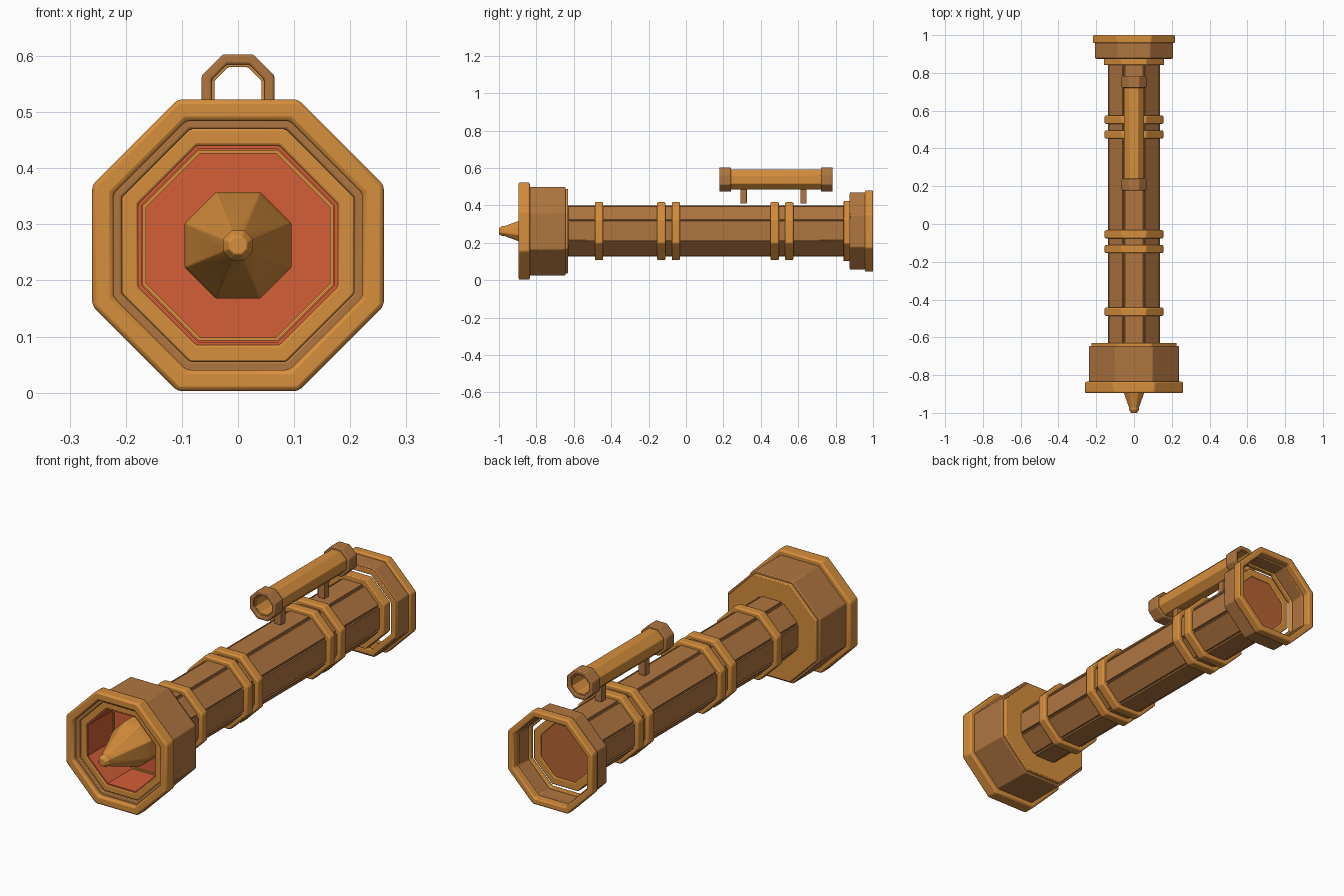
import bpy, bmesh, math
from mathutils import Matrix, Vector

if "Cube" in bpy.data.objects:
    bpy.data.objects.remove(bpy.data.objects["Cube"])

AXIS = 0.2625          # height of the barrel axis
HANDLE = 0.538         # height of the handle axis


def material(name, srgb):
    m = bpy.data.materials.new(name)
    m.diffuse_color = [((c / 255 + 0.055) / 1.055) ** 2.4 for c in srgb] + [1]
    m.use_nodes = True
    m.node_tree.nodes["Principled BSDF"].inputs["Base Color"].default_value = m.diffuse_color
    return m


ORANGE = material("light_bronze", (214, 142, 60))
BROWN = material("dark_bronze", (176, 118, 64))
RED = material("red_lining", (212, 94, 55))
RUST = material("rust_cap", (184, 100, 52))


def finish(name, bm, mat, bevel):
    bmesh.ops.recalc_face_normals(bm, faces=bm.faces)
    me = bpy.data.meshes.new(name)
    bm.to_mesh(me)
    bm.free()
    me.materials.append(mat)
    ob = bpy.data.objects.new(name, me)
    bpy.context.collection.objects.link(ob)
    if bevel:
        mod = ob.modifiers.new("soft_edges", "BEVEL")
        mod.width, mod.segments = bevel, 2
        mod.limit_method, mod.angle_limit = "ANGLE", math.radians(25)
    bpy.ops.object.select_all(action="DESELECT")
    ob.select_set(True)
    bpy.context.view_layer.objects.active = ob
    bpy.ops.object.shade_smooth_by_angle(angle=math.radians(30))
    return ob


def octagon(name, profile, mat, hollow=False, z=AXIS, bevel=0.004):
    """Eight-sided part along y; profile holds (apothem, y) points."""
    bm = bmesh.new()
    rings = []
    for r, y in profile:
        rad = r / math.cos(math.pi / 8)
        angles = [(i + 0.5) * math.pi / 4 for i in range(8)]
        rings.append([bm.verts.new((rad * math.cos(a), y, z + rad * math.sin(a))) for a in angles])
    pairs = list(zip(rings, rings[1:]))
    if hollow:
        pairs.append((rings[-1], rings[0]))
    else:
        bm.faces.new(rings[0])
        bm.faces.new(rings[-1])
    for a, b in pairs:
        for i in range(8):
            j = (i + 1) % 8
            bm.faces.new((a[i], a[j], b[j], b[i]))
    return finish(name, bm, mat, bevel)


def ring(name, outer, inner, y0, y1, mat, **kw):
    return octagon(name, [(outer, y0), (outer, y1), (inner, y1), (inner, y0)], mat, True, **kw)


def box(name, center, size, mat, turn=0, bevel=0.002):
    bm = bmesh.new()
    bmesh.ops.create_cube(bm, size=1, matrix=Matrix.Translation(center) @ Matrix.Diagonal((*size, 1)))
    bmesh.ops.rotate(bm, verts=bm.verts, cent=Vector((0, 0, AXIS)), matrix=Matrix.Rotation(turn, 3, "Y"))
    return finish(name, bm, mat, bevel)


# Barrel: core with eight raised panels, grooves left at the corners
octagon("barrel_core", [(0.129, -0.66), (0.129, 0.86)], BROWN, bevel=0)
for i in range(8):
    box("barrel_panel", (0, 0.11, AXIS + 0.1285), (0.1, 1.48, 0.017), BROWN, i * math.pi / 4)
for y in (-0.465, -0.132, -0.054, 0.474, 0.552):
    ring("barrel_band", 0.155, 0.125, y - 0.022, y + 0.022, ORANGE, bevel=0.006)

# Front bell
ring("bell_front_rim", 0.26, 0.222, -0.895, -0.835, ORANGE, bevel=0.008)
ring("bell_shell", 0.237, 0.207, -0.872, -0.645, BROWN)
ring("bell_inner_ring", 0.208, 0.178, -0.86, -0.66, ORANGE)
ring("bell_back_plate", 0.226, 0.125, -0.66, -0.63, ORANGE)
ring("bell_lining", 0.1785, 0.172, -0.855, -0.665, RED, bevel=0)
octagon("bell_floor", [(0.174, -0.672), (0.174, -0.66)], RED, bevel=0)
ring("bell_floor_trim", 0.17, 0.164, -0.68, -0.67, ORANGE, bevel=0)

# Pointed core inside the bell
octagon("spike", [(0.095, -0.67), (0.095, -0.775), (0.09, -0.795), (0.026, -0.972),
                  (0.027, -0.982), (0.016, -1.0)], ORANGE, bevel=0.002)

# Rear cup and end cap
ring("rear_collar", 0.16, 0.124, 0.842, 0.89, ORANGE)
octagon("rear_cap", [(0.126, 0.86), (0.126, 0.885)], RUST, bevel=0)
ring("rear_cup_lip", 0.2, 0.174, 0.873, 0.895, ORANGE)
ring("rear_cup", 0.206, 0.182, 0.876, 0.965, BROWN)
ring("rear_rim", 0.217, 0.188, 0.957, 1.0, ORANGE, bevel=0.006)

# Hollow sight tube on two posts
ring("sight_tube", 0.053, 0.042, 0.19, 0.775, ORANGE, z=HANDLE, bevel=0.002)
for y in (0.209, 0.752):
    ring("sight_end", 0.065, 0.047, y - 0.031, y + 0.031, BROWN, z=HANDLE)
for y in (0.308, 0.628):
    box("sight_post", (0, y, 0.452), (0.034, 0.034, 0.084), BROWN)
